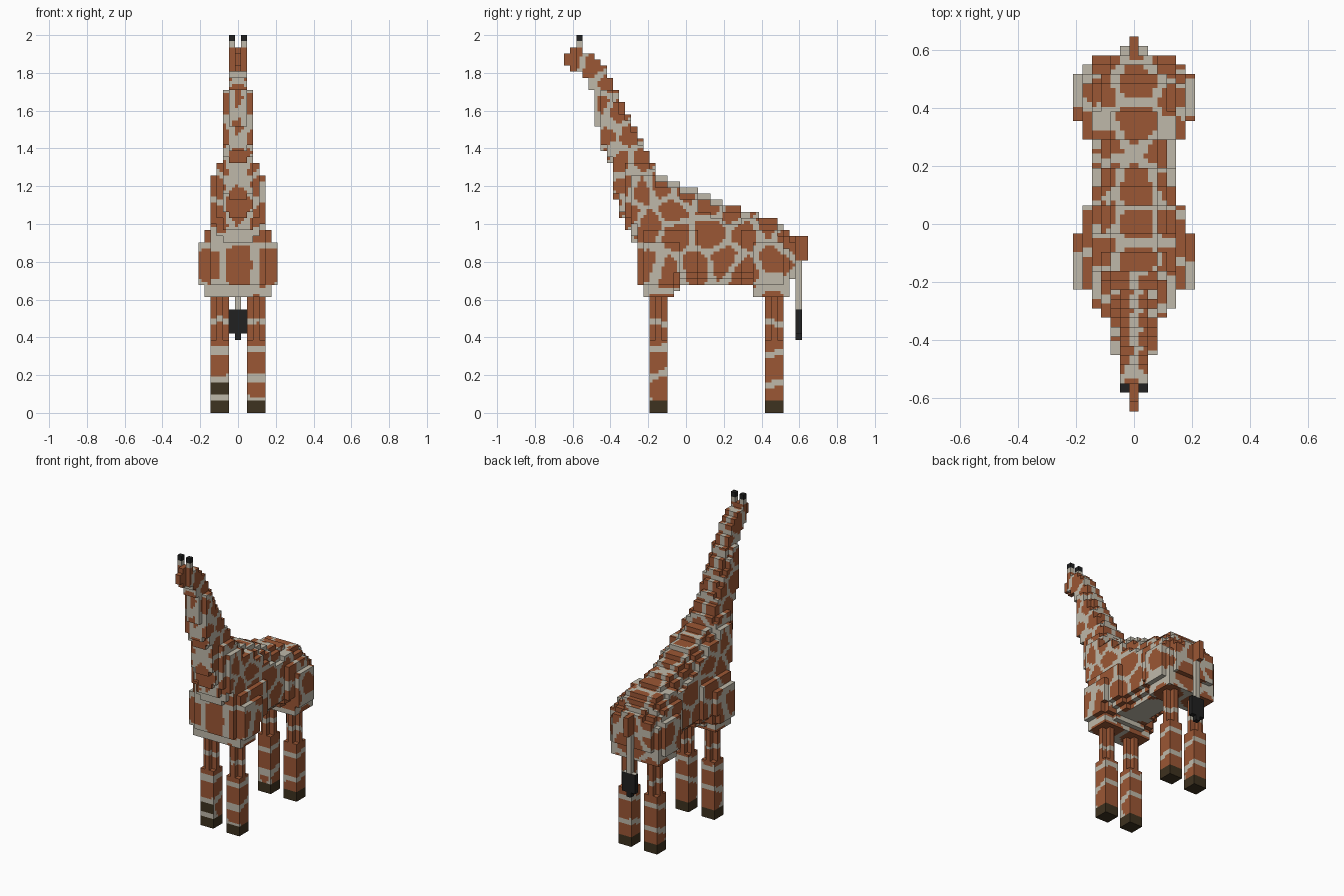
import bpy
from mathutils import Vector, kdtree

V = 2 / 62          # cube size
LENGTH = 40         # cubes from nose to tail

if "Cube" in bpy.data.objects:
    bpy.data.objects.remove(bpy.data.objects["Cube"])


def make_material(name, rgb):
    mat = bpy.data.materials.new(name)
    mat.use_nodes = True
    mat.diffuse_color = (*rgb, 1)
    bsdf = mat.node_tree.nodes["Principled BSDF"]
    bsdf.inputs["Base Color"].default_value = (*rgb, 1)
    bsdf.inputs["Roughness"].default_value = 0.9
    return mat


CREAM, BROWN, HOOF, BLACK = range(4)
MATERIALS = [make_material("cream", (0.52, 0.485, 0.4)),
             make_material("patch brown", (0.33, 0.095, 0.035)),
             make_material("hoof brown", (0.048, 0.032, 0.014)),
             make_material("black", (0.015, 0.015, 0.015))]

# Patch centres on the flanks and neck (y, z), mirrored with a small shift
SIDE = [(.12, .94), (-.05, .94), (.33, .96), (.47, .82), (.05, .78), (-.2, .78), (.2, .8),
        (.3, .74), (-.2, 1.0), (0, 1.17), (.13, 1.12), (.26, 1.08), (.42, 1.0), (.55, .92),
        (-.07, 1.07), (-.24, 1.17), (-.33, 1.2), (-.3, 1.05), (-.1, .75), (-.13, 1.2),
        (-.49, 1.84), (-.41, 1.74), (-.46, 1.65), (-.35, 1.6), (-.43, 1.48), (-.29, 1.47),
        (-.35, 1.33), (-.23, 1.35),
        (-.13, .56), (-.17, .4), (-.15, .28), (-.1, .14),
        (.46, .56), (.43, .4), (.47, .22), (.5, .1)]
# Patch centres on the spine, chest, throat and rump
MIDDLE = [(-.6, 1.87), (-.5, 1.66), (-.43, 1.5), (-.4, 1.36), (-.35, 1.1), (-.27, .78),
          (-.12, 1.25), (0, 1.2), (.12, 1.15), (.36, 1.06), (.48, 1.02), (.63, .88), (.56, .72)]

seeds = [Vector((.02, y, z)) for y, z in MIDDLE]
for side in (-1, 1):
    for y, z in SIDE:
        x = .13 if z > .6 else .1
        if z > 1.25:
            x = .06
        seeds.append(Vector((side * x, y + (.03 if side < 0 else 0), z)))
tree = kdtree.KDTree(len(seeds))
for n, point in enumerate(seeds):
    tree.insert(point, n)
tree.balance()


def coat(p, normal):
    """Brown patches parted by cream seams."""
    (_, _, near), (_, _, far) = tree.find_n(p, 2)
    return BROWN if near < .115 and far - near > .026 else CREAM


def leg_coat(p, normal):
    k = p.z / V
    if k < 2 or (p.x < 0 and p.y < 0 and normal.y < -.5 and 3 < k < 5):
        return HOOF
    return coat(p, normal)


def horn_coat(p, normal):
    return BLACK if p.z > 61 * V - .001 else CREAM


def tail_coat(p, normal):
    if p.z < 17 * V:
        return BLACK
    return BROWN if p.z > 25 * V else CREAM


def build_cubes(name, cells, paint):
    """Outer skin of a set of cubes, each side cut in four for the coat pattern."""
    verts, faces, colours, index = [], [], [], {}

    def vert(p):
        key = tuple(round(c * 2) for c in p)
        if key not in index:
            index[key] = len(verts)
            verts.append(((p.x - .5) * V + V / 2 - V / 2, (p.y - LENGTH / 2) * V, p.z * V))
        return index[key]

    for cell in cells:
        for axis in range(3):
            for sign in (-1, 1):
                normal = Vector((0, 0, 0))
                normal[axis] = sign
                if tuple(int(c + n) for c, n in zip(cell, normal)) in cells:
                    continue
                u, w = Vector((0, 0, 0)), Vector((0, 0, 0))
                u[(axis + 1) % 3] = w[(axis + 2) % 3] = .5
                if sign < 0:
                    u, w = w, u
                corner = Vector(cell)
                if sign > 0:
                    corner[axis] += 1
                for a in (0, 1):
                    for b in (0, 1):
                        o = corner + u * a + w * b
                        face = [vert(o), vert(o + u), vert(o + u + w), vert(o + w)]
                        faces.append(face)
                        centre = sum((Vector(verts[i]) for i in face), Vector()) / 4
                        colours.append(paint(centre, normal))
    mesh = bpy.data.meshes.new(name)
    mesh.from_pydata(verts, [], faces)
    for mat in MATERIALS:
        mesh.materials.append(mat)
    mesh.polygons.foreach_set("material_index", colours)
    mesh.update()
    obj = bpy.data.objects.new(name, mesh)
    bpy.context.collection.objects.link(obj)
    return obj


def block(xs, ys, zs):
    return {(i, j, k) for i in range(*xs) for j in range(*ys) for k in range(*zs)}


# Head, neck and torso: top and bottom outline of each slice, nose to rump
TOP = [59, 60, 60, 59, 59, 58, 57, 55, 53, 51, 49, 47, 45, 43, 41, 39, 39, 38, 38, 37,
       37, 37, 36, 36, 35, 35, 34, 34, 34, 33, 33, 33, 32, 32, 32, 31, 30, 29]
BOTTOM = [57, 56, 56, 55, 53, 47, 43, 41, 35, 32, 30, 28, 21, 19, 19, 19, 19, 19, 20] \
    + [21] * 12 + [19] * 6 + [22]
# Half widths along the length, as (last slice, half width)
WIDTH_Y = [(1, 0), (5, 1), (9, 2), (10, 3), (13, 4), (14, 5), (18, 6), (21, 5),
           (28, 4), (30, 5), (35, 6), (36, 5), (37, 4)]
# Half widths going up, as (last layer, half width)
WIDTH_Z = [(20, 5), (27, 6), (29, 5), (38, 4), (40, 3), (52, 2), (62, 1)]


def half_width(table, n):
    return next(w for last, w in table if n <= last)


body = set()
for j, (top, bottom) in enumerate(zip(TOP, BOTTOM)):
    chest = 11 < j < 18
    # The shoulder mass reaches forward as a broad flat chest
    wide = 6 if chest and j > 12 else half_width(WIDTH_Y, j)
    mid, half = (top + bottom) / 2, (top - bottom) / 2
    for k in range(bottom, top):
        w = min(wide, half_width(WIDTH_Z, k))
        t = abs(k + .5 - mid) / half
        power = 2.2 if k > mid else (8 if chest or j > 30 else 3)
        reach = (wide + .5) * (1 - t ** power) ** (1 / power) if j > 5 else wide
        for i in range(-6, 7):
            if i == 0 or (abs(i) <= w and abs(i) <= reach + .2):
                body.add((i, j, k))
build_cubes("body_and_neck", body, coat)

# Legs: square below the knee, corners trimmed above it
for side, left in (("right", -4), ("left", 2)):
    for place, front in (("front", 14), ("back", 33)):
        cells = block((left, left + 3), (front, front + 3), (0, 12))
        upper = block((left, left + 3), (front, front + 3), (12, 22))
        cells |= {c for c in upper if c[0] == left + 1 or c[1] == front + 1}
        build_cubes(f"{place}_{side}_leg", cells, leg_coat)

# Horns
for side, i in (("right", -1), ("left", 1)):
    build_cubes(f"{side}_horn", block((i, i + 1), (2, 3), (60, 62)), horn_coat)

# Tail with its tuft
tail = block((0, 1), (38, 39), (12, 29)) | block((0, 1), (39, 40), (25, 29))
tail |= block((-1, 2), (38, 39), (13, 17))
build_cubes("tail", tail, tail_coat)
